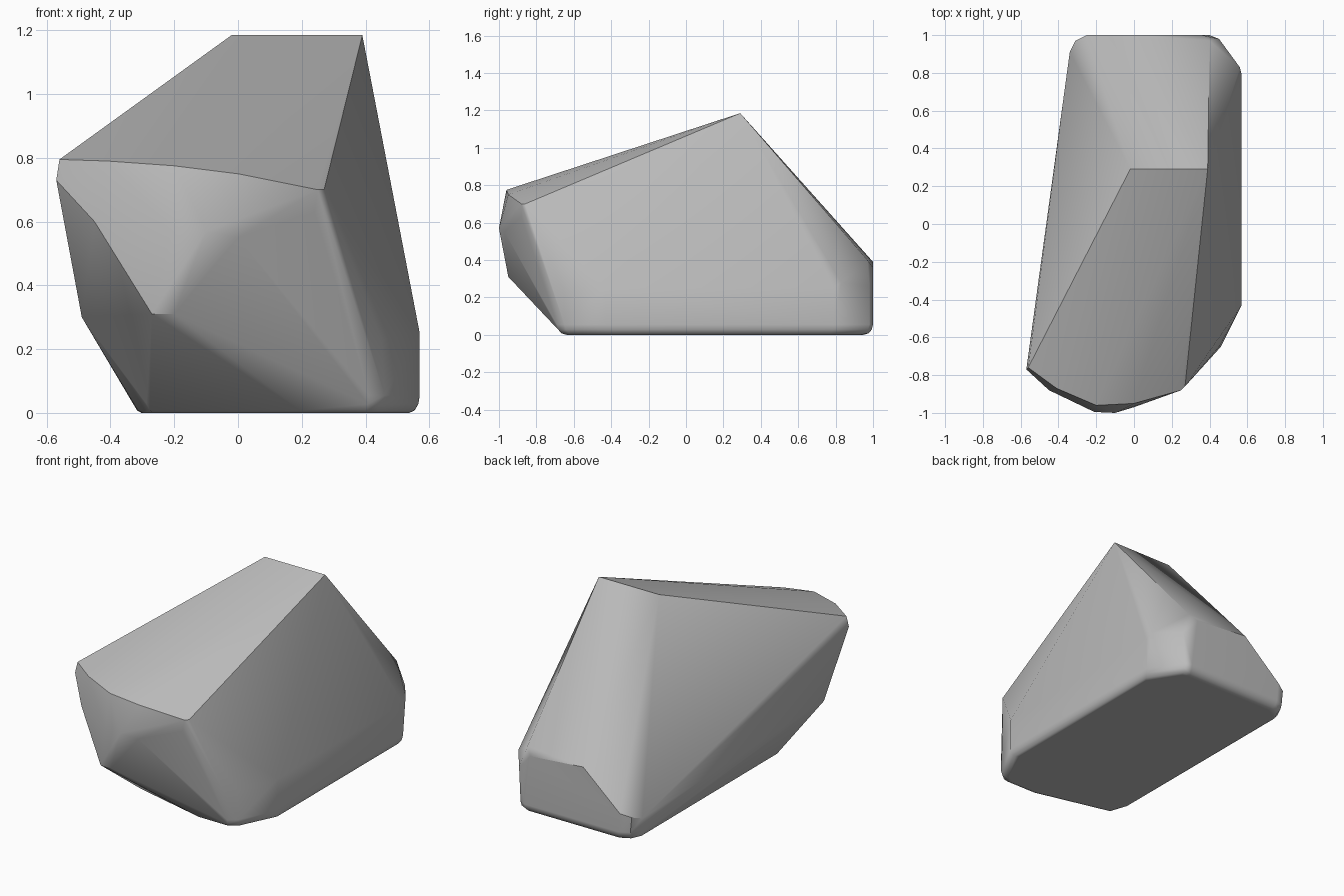
import bpy
import bmesh
import math
from mathutils import Vector

cube = bpy.data.objects.get("Cube")
if cube:
    bpy.data.objects.remove(cube, do_unlink=True)

stone = bpy.data.materials.new("grey_stone")
stone.use_nodes = True
stone.diffuse_color = (0.5, 0.5, 0.5, 1)
stone.node_tree.nodes["Principled BSDF"].inputs["Base Color"].default_value = (0.5, 0.5, 0.5, 1)

# Top ridge and the curved rim above the front
ridge = [(-0.02, 0.29, 1.185), (0.39, 0.29, 1.185)]
rim = [(-0.56, -0.76, 0.795), (-0.41, -0.87, 0.79), (-0.2, -0.96, 0.775),
       (0, -0.95, 0.75), (0.25, -0.88, 0.7), (0.27, -0.86, 0.7)]
# Bulging front with its low chin, and the undercut left corner
front = [(-0.57, -0.77, 0.73), (-0.45, -0.88, 0.6), (-0.21, -0.995, 0.57),
         (-0.1, -1, 0.57), (0, -0.97, 0.55), (0.24, -0.88, 0.63),
         (-0.27, -0.95, 0.31), (-0.2, -0.95, 0.31), (-0.49, -0.64, 0.3)]
# Upright right wall with chamfered corners
wall = [(0.45, -0.65, 0.23), (0.57, -0.43, 0.25), (0.57, 0.79, 0.25),
        (0.56, 0.83, 0.28), (0.45, 0.98, 0.26)]
# Back face
back = [(0.36, 1, 0.36), (0.4, 0.97, 0.4), (0, 1, 0.39), (0, 0.97, 0.42),
        (-0.25, 1, 0.17), (-0.31, 0.97, 0.15), (-0.34, 0.91, 0.13)]

# Base outline, rolled under to the flat underside
outline = [(-0.33, -0.46), (-0.29, -0.57), (0.2, -0.69), (0.41, -0.69),
           (0.46, -0.65), (0.57, -0.43), (0.57, 0.79), (0.44, 0.98),
           (0.4, 1), (-0.24, 1), (-0.3, 0.97), (-0.33, 0.91)]
centre = Vector((0.1, 0.15))
base = []
for step in range(4):
    a = step * math.pi / 6
    for p in outline:
        v = Vector(p)
        v -= (v - centre).normalized() * 0.055 * (1 - math.cos(a))
        base.append((v.x, v.y, 0.055 * (1 - math.sin(a))))

# Rock body wrapped around all the corners
bm = bmesh.new()
for p in ridge + rim + front + wall + back + base:
    bm.verts.new(p)
hull = bmesh.ops.convex_hull(bm, input=bm.verts)
loose = [v for v in bm.verts if not v.link_faces]
bmesh.ops.delete(bm, geom=loose, context='VERTS')
bmesh.ops.dissolve_limit(bm, angle_limit=math.radians(2), verts=bm.verts, edges=bm.edges)
bmesh.ops.recalc_face_normals(bm, faces=bm.faces)
mesh = bpy.data.meshes.new("rock")
bm.to_mesh(mesh)
bm.free()
mesh.materials.append(stone)
rock = bpy.data.objects.new("rock", mesh)
bpy.context.collection.objects.link(rock)

# Smooth the soft corners, keep the main ridges crisp
bpy.context.view_layer.objects.active = rock
rock.select_set(True)
bpy.ops.object.shade_smooth_by_angle(angle=math.radians(32))
weighted = rock.modifiers.new("weighted_normals", 'WEIGHTED_NORMAL')
weighted.keep_sharp = True
